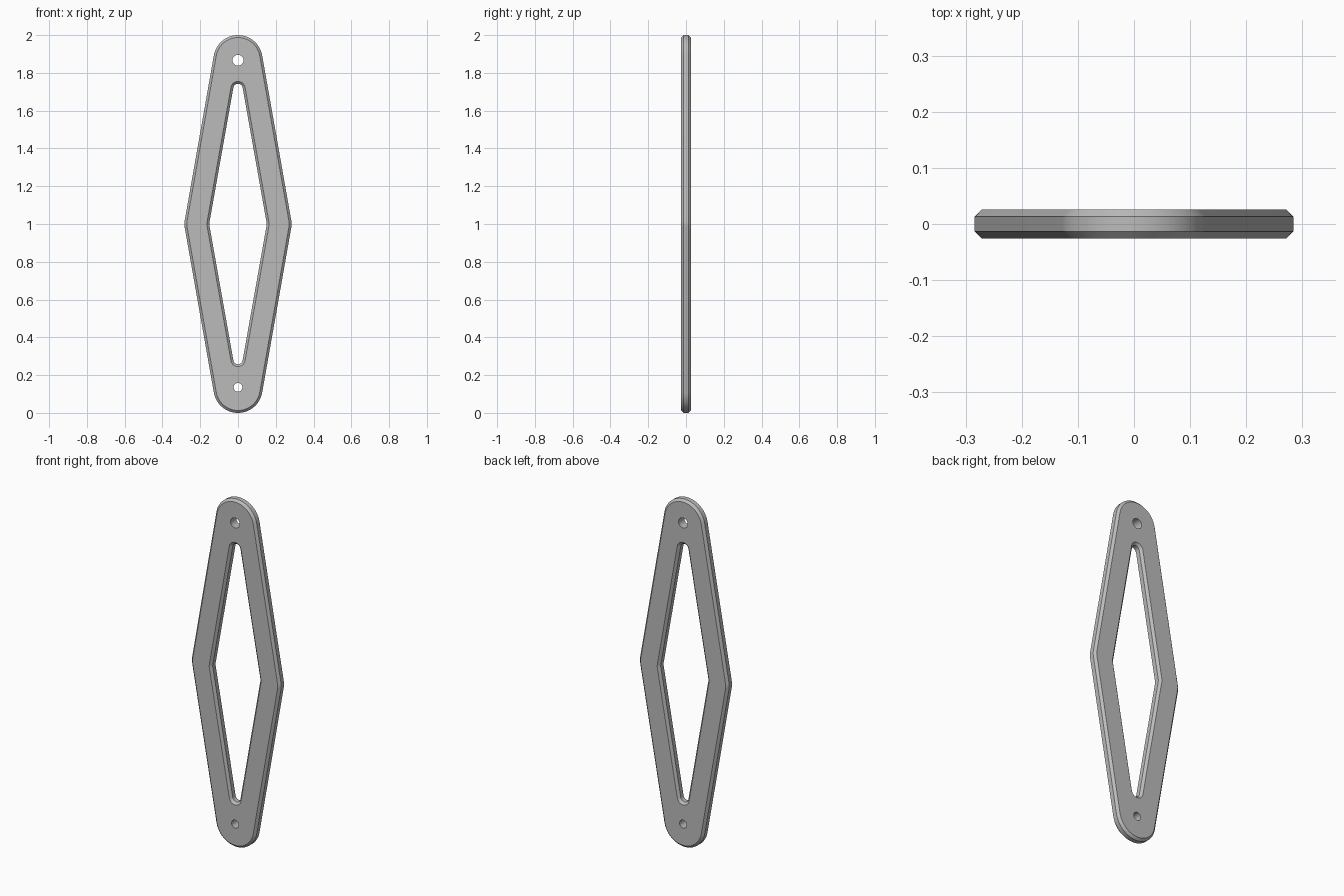
import bpy, bmesh, math

cube = bpy.data.objects.get("Cube")
if cube:
    bpy.data.objects.remove(cube)

HALF = 0.026      # half thickness
CHAMFER = 0.013


def outline(circles, steps, grow=0.0):
    """Convex outline wrapped round circles (x, z, r), optionally offset."""
    points = []
    for i in range(steps):
        a = 2 * math.pi * (i + 0.5) / steps
        nx, nz = math.cos(a), math.sin(a)
        x, z, r = max(circles, key=lambda c: c[0] * nx + c[1] * nz + c[2])
        points.append((x + (r + grow) * nx, z + (r + grow) * nz))
    return points


def diamond(half_width, half_height, end_r, side_r):
    s, e = half_width - side_r, half_height - end_r
    return [(0, 1 + e, end_r), (0, 1 - e, end_r), (s, 1, side_r), (-s, 1, side_r)]


bm = bmesh.new()
cap_edges = {-HALF: [], HALF: []}


def wall(circles, steps, chamfer):
    """Wall through the plate; chamfer is the outline offset at both faces."""
    inset = abs(chamfer)
    layers = [(-HALF, chamfer), (HALF, chamfer)]
    if inset:
        layers[1:1] = [(inset - HALF, 0), (HALF - inset, 0)]
    rings = [[bm.verts.new((x, y, z)) for x, z in outline(circles, steps, g)]
             for y, g in layers]
    for a, b in zip(rings, rings[1:]):
        for i in range(steps):
            j = (i + 1) % steps
            bm.faces.new((a[i], a[j], b[j], b[i]))
    for y, ring in ((-HALF, rings[0]), (HALF, rings[-1])):
        for i in range(steps):
            cap_edges[y].append(bm.edges.get((ring[i], ring[(i + 1) % steps])))


# Outer rim, diamond window and the two screw holes
wall(diamond(0.284, 1.0, 0.13, 0.1), 144, -CHAMFER)
wall(diamond(0.152, 0.742, 0.025, 0.04), 144, CHAMFER)
wall([(0, 1.867, 0.029)], 32, 0)
wall([(0, 0.135, 0.023)], 32, 0)

# Front and back faces
for edges in cap_edges.values():
    bmesh.ops.triangle_fill(bm, use_beauty=True, edges=edges)
bmesh.ops.recalc_face_normals(bm, faces=bm.faces)

mesh = bpy.data.meshes.new("diamond_plate")
bm.to_mesh(mesh)
bm.free()
plate = bpy.data.objects.new("diamond_plate", mesh)
bpy.context.collection.objects.link(plate)

# Plain grey metal
grey = bpy.data.materials.new("plain_grey")
grey.use_nodes = True
colour = (0.5, 0.5, 0.5, 1)
grey.diffuse_color = colour
grey.node_tree.nodes["Principled BSDF"].inputs["Base Color"].default_value = colour
mesh.materials.append(grey)

bpy.ops.object.select_all(action='DESELECT')
plate.select_set(True)
bpy.context.view_layer.objects.active = plate
bpy.ops.object.shade_smooth_by_angle(angle=math.radians(30))
